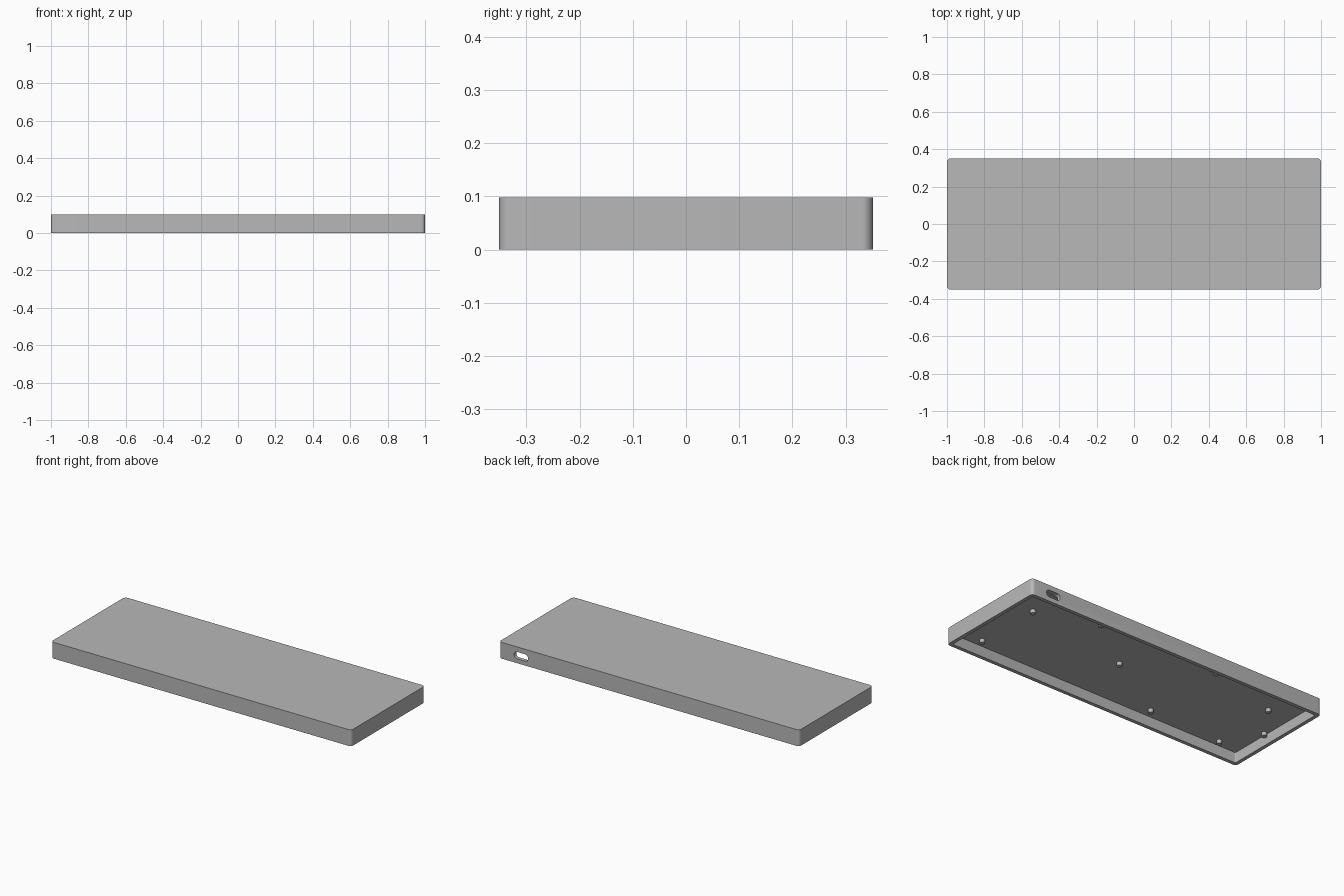
import bpy, bmesh, math
from mathutils import Matrix

if "Cube" in bpy.data.objects:
    bpy.data.objects.remove(bpy.data.objects["Cube"], do_unlink=True)

WIDTH, DEPTH, HEIGHT = 2.0, 0.702, 0.098
WALL, CEILING = 0.022, 0.062

grey = bpy.data.materials.new("light_grey")
grey.use_nodes = True
colour = (0.48, 0.48, 0.48, 1)
grey.diffuse_color = colour
grey.node_tree.nodes["Principled BSDF"].inputs["Base Color"].default_value = colour


def rounded_rect(w, d, r, steps=8):
    """Outline of a rectangle with rounded corners, anticlockwise."""
    pts = []
    for i, (sx, sy) in enumerate([(1, 1), (-1, 1), (-1, -1), (1, -1)]):
        for k in range(steps + 1):
            a = math.pi / 2 * (i + k / steps)
            pts.append((sx * (w / 2 - r) + r * math.cos(a),
                        sy * (d / 2 - r) + r * math.sin(a)))
    return pts


def add_object(name, bm):
    bmesh.ops.recalc_face_normals(bm, faces=bm.faces)
    mesh = bpy.data.meshes.new(name)
    bm.to_mesh(mesh)
    bm.free()
    mesh.materials.append(grey)
    ob = bpy.data.objects.new(name, mesh)
    bpy.context.collection.objects.link(ob)
    return ob


def activate(ob):
    bpy.ops.object.select_all(action='DESELECT')
    ob.select_set(True)
    bpy.context.view_layer.objects.active = ob


def loft(bm, rings):
    """Bridge equal rings of points and cap both ends."""
    loops = [[bm.verts.new(p) for p in ring] for ring in rings]
    for a, b in zip(loops, loops[1:]):
        for i in range(len(a)):
            j = (i + 1) % len(a)
            bm.faces.new((a[i], a[j], b[j], b[i]))
    bm.faces.new(loops[0])
    bm.faces.new(loops[-1])


# Case: solid top, open underside
outer = rounded_rect(WIDTH, DEPTH, 0.02)
inner = rounded_rect(WIDTH - 2 * WALL, DEPTH - 2 * WALL, 0.006)
bm = bmesh.new()
loft(bm, [[(x, y, z) for x, y in ring] for ring, z in
          [(outer, HEIGHT), (outer, 0), (inner, 0), (inner, CEILING)]])
case = add_object("case", bm)

# Port slot through the back wall
slot = rounded_rect(0.094, 0.042, 0.0205)
bm = bmesh.new()
loft(bm, [[(0.853 + x, y, 0.047 + z) for x, z in slot]
          for y in (DEPTH / 2 + 0.05, DEPTH / 2 - WALL - 0.006)])
cutter = add_object("port_cutter", bm)
cutter.hide_render = True
activate(case)
cut = case.modifiers.new("port", 'BOOLEAN')
cut.operation = 'DIFFERENCE'
cut.solver = 'EXACT'
cut.object = cutter
bpy.ops.object.modifier_apply(modifier=cut.name)
bpy.data.objects.remove(cutter, do_unlink=True)
bpy.ops.object.shade_smooth_by_angle(angle=math.radians(30))

# Mounting posts hanging from the ceiling
post_places = [(0.815, 0.138), (-0.815, 0.138), (0.82, -0.275), (-0.83, -0.285),
               (0.107, 0.008), (-0.34, -0.267), (-0.345, 0.267), (0.45, 0.267),
               (0.96, -0.07), (-0.96, -0.07)]
bm = bmesh.new()
for x, y in post_places:
    bmesh.ops.create_cone(bm, cap_ends=True, segments=20, radius1=0.015, radius2=0.015,
                          depth=0.03, matrix=Matrix.Translation((x, y, CEILING - 0.007)))
posts = add_object("mounting_posts", bm)
activate(posts)
bpy.ops.object.shade_smooth_by_angle(angle=math.radians(30))
